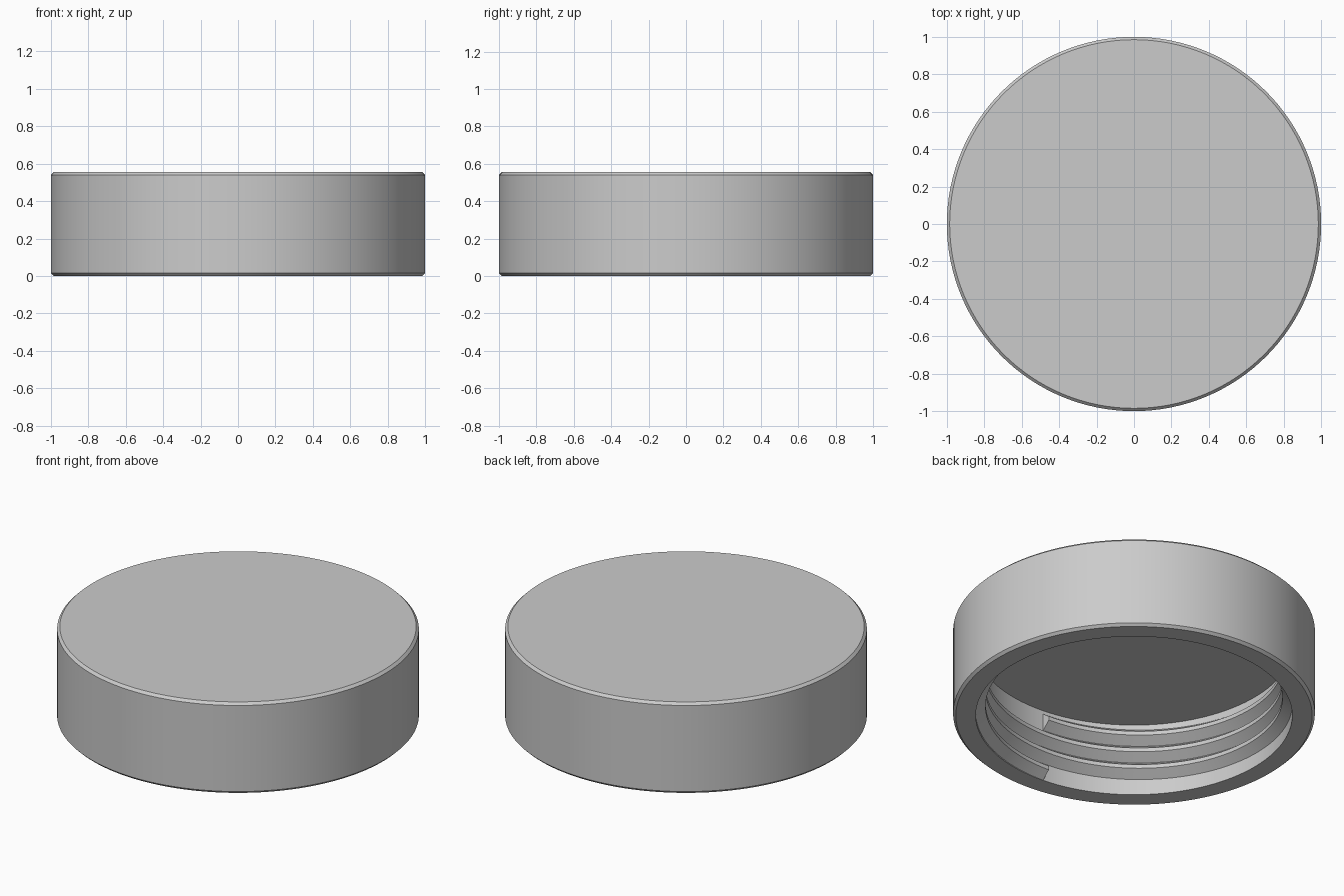
import bpy
import bmesh
from math import cos, sin, pi, radians

cube = bpy.data.objects.get("Cube")
if cube:
    bpy.data.objects.remove(cube, do_unlink=True)

HEIGHT = 0.555
BEVEL = 0.015
BORE = 0.875       # inside wall radius
CEILING = 0.444    # underside of the lid
CREST = 0.821      # inner radius of the thread
PITCH = 0.106
TURNS = 3
START = radians(265)
SEGMENTS = 128

grey = bpy.data.materials.new("plain_grey")
grey.use_nodes = True
colour = (0.6, 0.6, 0.6, 1)
grey.diffuse_color = colour
grey.node_tree.nodes["Principled BSDF"].inputs["Base Color"].default_value = colour


def make_object(name, bm):
    bmesh.ops.recalc_face_normals(bm, faces=bm.faces)
    mesh = bpy.data.meshes.new(name)
    bm.to_mesh(mesh)
    bm.free()
    obj = bpy.data.objects.new(name, mesh)
    bpy.context.collection.objects.link(obj)
    mesh.materials.append(grey)
    bpy.ops.object.select_all(action='DESELECT')
    obj.select_set(True)
    bpy.context.view_layer.objects.active = obj
    bpy.ops.object.shade_smooth_by_angle(angle=radians(20))
    return obj


def bridge(bm, a, b):
    for i in range(len(a)):
        j = (i + 1) % len(a)
        bm.faces.new((a[i], a[j], b[j], b[i]))


# Cap shell: lathed rings from the lid's top round to the ceiling inside
profile = [(1 - BEVEL, HEIGHT), (1, HEIGHT - BEVEL), (1, BEVEL),
           (1 - BEVEL, 0), (BORE, 0), (BORE, CEILING)]
bm = bmesh.new()
rings = []
for r, z in profile:
    angles = [2 * pi * i / SEGMENTS for i in range(SEGMENTS)]
    rings.append([bm.verts.new((r * cos(a), r * sin(a), z)) for a in angles])
for lower, upper in zip(rings, rings[1:]):
    bridge(bm, lower, upper)
bm.faces.new(rings[0])
bm.faces.new(rings[-1])
make_object("cap_shell", bm)

# Screw thread: trapezoid section swept up a helix, rooted in the wall
section = [(BORE + 0.005, 0), (BORE, 0.001), (CREST, 0.042),
           (CREST, 0.066), (BORE, 0.105), (BORE + 0.005, 0.105)]
bm = bmesh.new()
steps = SEGMENTS * TURNS
sweep = []
for i in range(steps + 1):
    turn = TURNS * i / steps
    a = START + 2 * pi * turn
    sweep.append([bm.verts.new((r * cos(a), r * sin(a), z + PITCH * turn))
                  for r, z in section])
for here, there in zip(sweep, sweep[1:]):
    bridge(bm, here, there)
bm.faces.new(sweep[0])
bm.faces.new(sweep[-1])
make_object("screw_thread", bm)
